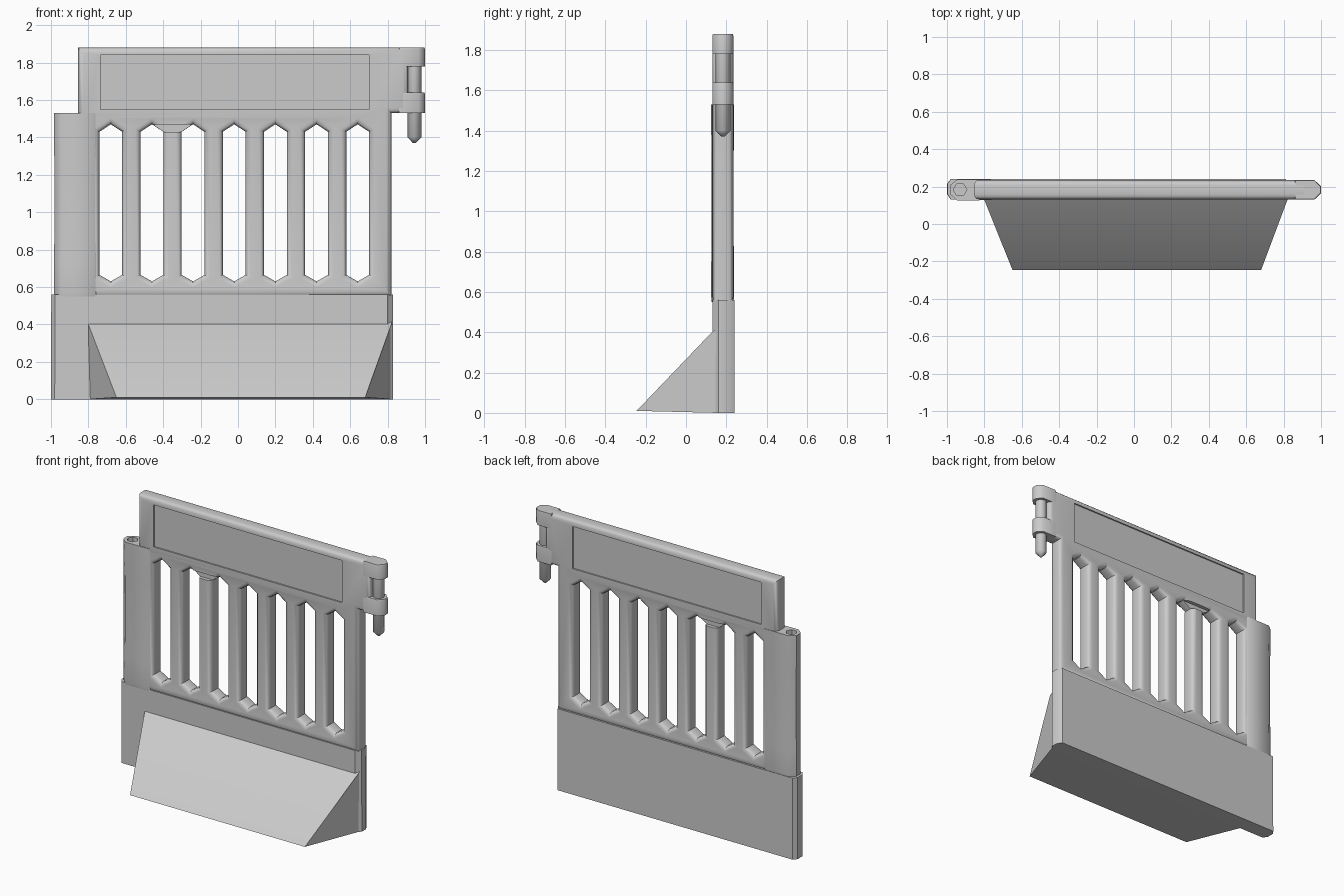
import bpy, bmesh, math
from mathutils import Vector

cube = bpy.data.objects.get("Cube")
if cube:
    bpy.data.objects.remove(cube)

grey = bpy.data.materials.new("light grey plastic")
grey.use_nodes = True
colour = (0.6, 0.6, 0.6, 1)
grey.diffuse_color = colour
grey.node_tree.nodes["Principled BSDF"].inputs["Base Color"].default_value = colour

MID_Y = 0.183


def finish(ob, angle=35):
    bpy.ops.object.select_all(action='DESELECT')
    ob.select_set(True)
    bpy.context.view_layer.objects.active = ob
    bpy.ops.object.shade_smooth_by_angle(angle=math.radians(angle))


def loft(name, rings):
    """Skin a stack of equal-length rings of points and cap both ends."""
    bm = bmesh.new()
    rows = [[bm.verts.new(p) for p in ring] for ring in rings]
    for low, high in zip(rows, rows[1:]):
        for i in range(len(low)):
            j = (i + 1) % len(low)
            bm.faces.new((low[i], low[j], high[j], high[i]))
    bm.faces.new(rows[0][::-1])
    bm.faces.new(rows[-1])
    bmesh.ops.recalc_face_normals(bm, faces=bm.faces)
    mesh = bpy.data.meshes.new(name)
    bm.to_mesh(mesh)
    bm.free()
    mesh.materials.append(grey)
    ob = bpy.data.objects.new(name, mesh)
    bpy.context.collection.objects.link(ob)
    return ob


def prism(name, outline, levels):
    """Plan outline in x, y repeated at (height, scale) levels."""
    c = sum((Vector(p) for p in outline), Vector((0, 0))) / len(outline)
    return loft(name, [[(*(c + (Vector(p) - c) * s), z) for p in outline] for z, s in levels])


def box(name, x0, x1, y0, y1, z0, z1):
    return prism(name, [(x0, y0), (x1, y0), (x1, y1), (x0, y1)], [(z0, 1), (z1, 1)])


def circle(x, r, sides):
    return [(x + r * math.cos(math.tau * i / sides), MID_Y + r * math.sin(math.tau * i / sides))
            for i in range(sides)]


def cut(ob, cutters):
    bpy.context.view_layer.objects.active = ob
    for c in cutters:
        mod = ob.modifiers.new("cut", 'BOOLEAN')
        mod.operation, mod.solver, mod.object = 'DIFFERENCE', 'EXACT', c
        bpy.ops.object.modifier_apply(modifier=mod.name)
        bpy.data.objects.remove(c)


# Upper frame: rounded slab with pointed slots between the bars
curve = bpy.data.curves.new("frame", 'CURVE')
curve.dimensions, curve.fill_mode = '2D', 'BOTH'
curve.bevel_depth, curve.bevel_resolution, curve.offset = 0.028, 2, -0.028
curve.extrude = 0.052 - 0.028


def add_outline(points):
    sp = curve.splines.new('POLY')
    sp.points.add(len(points) - 1)
    sp.use_cyclic_u = True
    for pt, (x, z) in zip(sp.points, points):
        pt.co = (x, z, 0, 1)


add_outline([(-0.8, 0.55), (0.82, 0.55), (0.82, 1.53), (0.91, 1.53), (0.91, 1.88),
             (-0.855, 1.88), (-0.855, 1.48), (-0.8, 1.48)])
for i in range(7):
    x, w = -0.68 + 0.22 * i, 0.061
    add_outline([(x - w, 0.665), (x, 0.63), (x + w, 0.665),
                 (x + w, 1.43), (x, 1.47), (x - w, 1.43)])
temp = bpy.data.objects.new("frame_curve", curve)
bpy.context.collection.objects.link(temp)
mesh = bpy.data.meshes.new_from_object(temp.evaluated_get(bpy.context.evaluated_depsgraph_get()))
bpy.data.objects.remove(temp)
bm = bmesh.new()
bm.from_mesh(mesh)
bmesh.ops.remove_doubles(bm, verts=bm.verts, dist=0.0005)
for v in bm.verts:
    v.co = (v.co.x, MID_Y - v.co.z, v.co.y)
bmesh.ops.recalc_face_normals(bm, faces=bm.faces)
bm.to_mesh(mesh)
bm.free()
mesh.materials.clear()
mesh.materials.append(grey)
frame = bpy.data.objects.new("barred_frame", mesh)
bpy.context.collection.objects.link(frame)

# Sunken sign panels and the small notch above one bar, on both faces
cutters = []
for side in (-1, 1):
    for x0, x1, z0, z1, depth in ((-0.735, 0.7, 1.55, 1.84, 0.01), (-0.46, -0.24, 1.43, 1.47, 0.025)):
        y = sorted((MID_Y + side * (0.052 - depth), MID_Y + side * 0.1))
        cutters.append(box("cutter", x0, x1, *y, z0, z1))
cut(frame, cutters)
finish(frame)

# Socket post with a slimmer sleeve section
post_plan = [(-0.745, 0.145), (-0.765, 0.128), (-0.945, 0.125), (-0.985, 0.16),
             (-0.985, 0.206), (-0.945, 0.238), (-0.765, 0.238), (-0.745, 0.22)]
post = prism("socket_post", post_plan, [(0.55, 0.96), (0.575, 1), (0.73, 1), (0.85, 0.975),
                                        (1.28, 0.975), (1.4, 1), (1.53, 1)])
cut(post, [prism("cutter", circle(-0.93, 0.036, 6), [(1.3, 1), (1.6, 1)])])
finish(post, 50)

# Hinge lugs and hanging pin
lug_plan = [(0.86, 0.131), (0.965, 0.131), (1.0, 0.165), (1.0, 0.201), (0.965, 0.235), (0.86, 0.235)]
for name, z0, z1 in (("upper_lug", 1.78, 1.88), ("lower_lug", 1.53, 1.64)):
    finish(prism(name, lug_plan, [(z0, 1), (z1 - 0.01, 1), (z1, 0.95)]), 50)
finish(prism("hinge_pin", circle(0.943, 0.037, 8),
             [(1.37, 0.2), (1.4, 1), (1.8, 1)]), 50)

# Base block with chamfered ends
base_plan = [(-1, 0.16), (-0.98, 0.132), (0.8, 0.132), (0.83, 0.16),
             (0.83, 0.205), (0.81, 0.24), (-0.98, 0.24), (-1, 0.215)]
finish(prism("base_block", base_plan, [(0, 1), (0.56, 0.998)]))

# Sloping foot at the front
foot = [[(-0.65, -0.245, 0.01), (-0.8, 0.16, 0), (-0.8, 0.16, 0.42), (-0.8, 0.128, 0.4)],
        [(0.68, -0.245, 0.01), (0.82, 0.16, 0), (0.82, 0.16, 0.42), (0.82, 0.128, 0.4)]]
finish(loft("sloping_foot", foot), 30)
